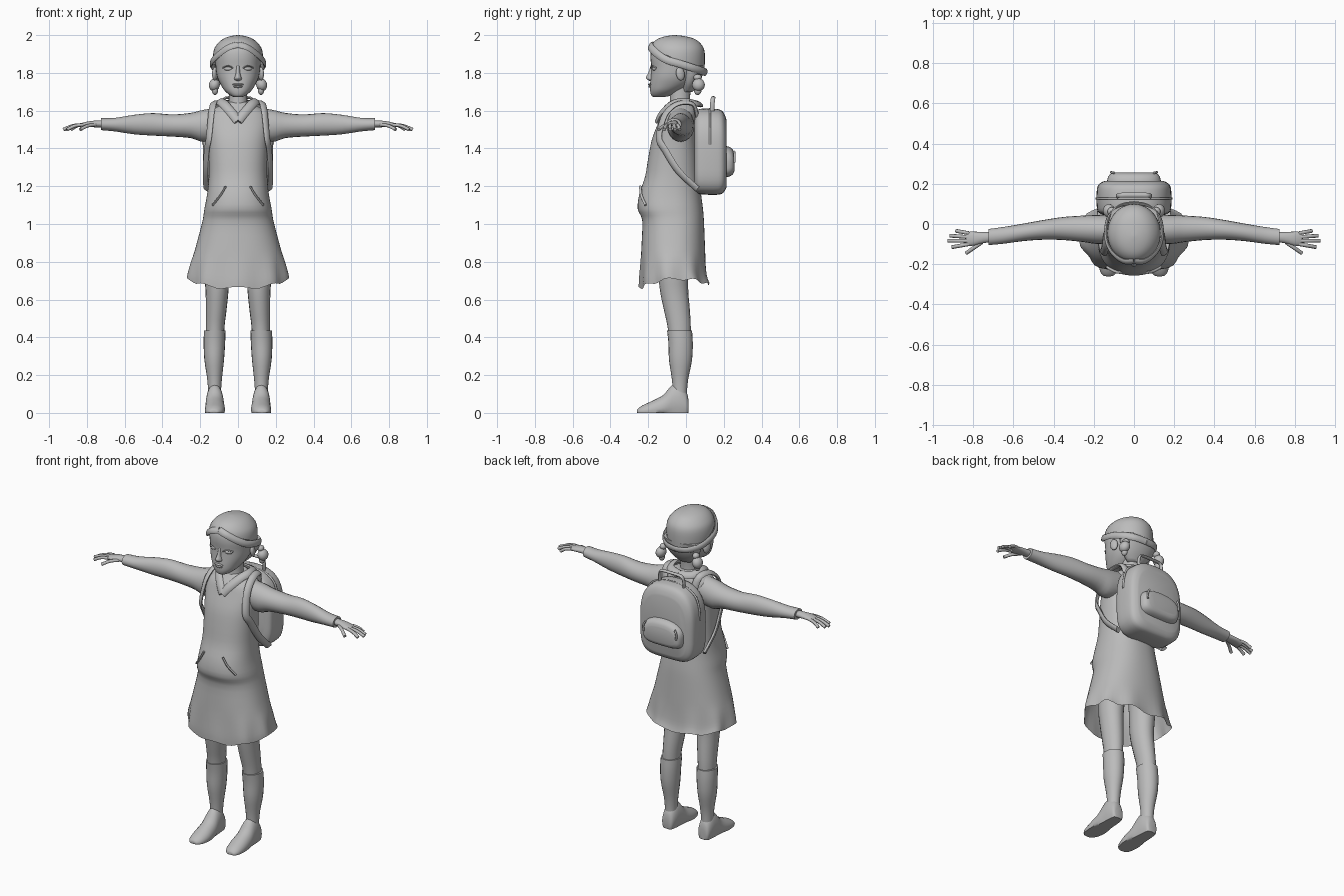
import bpy, bmesh, math
from mathutils import Vector, Matrix

MAT = bpy.data.materials.new("plain grey")
MAT.diffuse_color = (0.5, 0.5, 0.5, 1)


def catmull(pts, sub):
    """Smoothly resample a list of equal-length tuples."""
    out = []
    for i in range(len(pts) - 1):
        a, b, c, d = (pts[max(i - 1, 0)], pts[i], pts[i + 1], pts[min(i + 2, len(pts) - 1)])
        for k in range(sub):
            t = k / sub
            out.append(tuple(q + .5 * t * (r - p + t * (2*p - 5*q + 4*r - s + t * (3*(q - r) + s - p)))
                             for p, q, r, s in zip(a, b, c, d)))
    return out + [tuple(pts[-1])]


def finish(name, bm, mirror=False, angle=50):
    bmesh.ops.recalc_face_normals(bm, faces=bm.faces)
    me = bpy.data.meshes.new(name)
    bm.to_mesh(me)
    bm.free()
    me.materials.append(MAT)
    ob = bpy.data.objects.new(name, me)
    bpy.context.collection.objects.link(ob)
    if mirror:
        ob.modifiers.new("mirror", 'MIRROR')
    bpy.ops.object.select_all(action='DESELECT')
    ob.select_set(True)
    bpy.context.view_layer.objects.active = ob
    bpy.ops.object.shade_smooth_by_angle(angle=math.radians(angle))
    return ob


def skin(bm, loops, caps=(True, True), close=True):
    rows = [[bm.verts.new(p) for p in loop] for loop in loops]
    n = len(rows[0])
    for r, s in zip(rows, rows[1:]):
        for i in range(n if close else n - 1):
            j = (i + 1) % n
            bm.faces.new((r[i], r[j], s[j], s[i]))
    for use, r in zip(caps, (rows[0], rows[-1])):
        if use:
            bm.faces.new(r)


def loft(name, axis, rings, n=28, sub=3, power=(2, 2), caps=(True, True), mirror=False, warp=None, cut=None):
    """Rings are (t, u0, u1, v0, v1); power squares the low-v and high-v halves."""
    loops = []
    for t, u0, u1, v0, v1 in catmull(rings, sub):
        loop = []
        for i in range(n):
            a = 2 * math.pi * i / n
            c, s = math.cos(a), math.sin(a)
            e = 2 / power[0 if s < 0 else 1]
            u = (u0 + u1) / 2 + (u1 - u0) / 2 * math.copysign(abs(c) ** e, c)
            v = (v0 + v1) / 2 + (v1 - v0) / 2 * math.copysign(abs(s) ** e, s)
            p = {'x': (t, u, v), 'y': (u, t, v), 'z': (u, v, t)}[axis]
            loop.append(warp(p, a) if warp else p)
        loops.append(loop)
    bm = bmesh.new()
    skin(bm, loops, caps)
    if cut:
        bmesh.ops.bisect_plane(bm, geom=bm.verts[:] + bm.edges[:] + bm.faces[:], plane_co=cut[0],
                               plane_no=cut[1], clear_inner=True)
    return finish(name, bm, mirror)


def strip(name, pts, centre, width, thick, mirror=True, sub=5):
    """Flat padded band along a path, its flat side facing away from centre."""
    path = [Vector(p) for p in catmull(pts, sub)]
    loops = []
    for i, p in enumerate(path):
        tan = (path[min(i + 1, len(path) - 1)] - path[max(i - 1, 0)]).normalized()
        out = p - Vector(centre)
        out = (out - tan * out.dot(tan)).normalized()
        side = tan.cross(out)
        loops.append([p + side * width / 2 * math.cos(a) + out * thick / 2 * math.sin(a)
                      for a in (k * math.pi / 4 for k in range(8))])
    bm = bmesh.new()
    skin(bm, loops)
    return finish(name, bm, mirror)


def ball(name, loc, size, rot=(0, 0, 0), mirror=True):
    bm = bmesh.new()
    bmesh.ops.create_uvsphere(bm, u_segments=16, v_segments=10, radius=1)
    m = Matrix.Translation(loc)
    for r, ax in zip(rot, 'XYZ'):
        m = m @ Matrix.Rotation(math.radians(r), 4, ax)
    bm.transform(m @ Matrix.Diagonal((*size, 1)))
    return finish(name, bm, mirror)


# Dress: wavy open hem, dipping at the front
def hem(p, a):
    x, y, z = p
    k = max(0, min(1, (.85 - z) / .17))
    w = math.cos(9 * a + math.pi / 2)
    z += k * (.03 * math.cos(a) ** 2 - .02 * max(0, -math.sin(a)) + .008 * w)
    f = 1 + .035 * k * w
    return (x * f, (y + .06) * f - .06, z)


loft("dress", 'z', [
    (.68, -.265, .265, -.245, .125), (.72, -.26, .26, -.245, .113), (.8, -.245, .245, -.24, .105),
    (.9, -.218, .218, -.235, .1), (1.02, -.187, .187, -.232, .095), (1.08, -.178, .178, -.256, .09),
    (1.16, -.163, .163, -.247, .08), (1.25, -.155, .155, -.217, .07), (1.35, -.155, .155, -.2, .065),
    (1.45, -.16, .16, -.18, .06), (1.54, -.168, .168, -.145, .06), (1.59, -.15, .15, -.125, .06),
    (1.62, -.11, .11, -.1, .05), (1.645, -.06, .06, -.08, .04)],
    n=54, power=(2.3, 2.3), caps=(False, True), warp=hem)
strip("pouch_opening", [(.065, -.242, 1.2), (.095, -.236, 1.15), (.135, -.214, 1.1)], (0, 0, 1.15), .012, .014)

# Hood collar with a V at the front
strip("collar", [(0, -.152, 1.545), (.035, -.128, 1.59), (.075, -.08, 1.635), (.095, -.02, 1.65),
                 (.075, .045, 1.64), (0, .07, 1.635)], (0, -.03, 1.5), .05, .025)

# Sleeves
loft("sleeve", 'x', [
    (.08, -.1, .04, 1.46, 1.62), (.18, -.1, .045, 1.435, 1.605), (.25, -.09, .042, 1.455, 1.588),
    (.35, -.08, .035, 1.463, 1.58), (.45, -.078, .02, 1.468, 1.587), (.55, -.085, .002, 1.475, 1.578),
    (.65, -.098, -.015, 1.49, 1.562), (.725, -.105, -.025, 1.497, 1.56)], mirror=True, n=20)

# Hands
loft("palm", 'x', [(.7, -.09, -.04, 1.51, 1.55), (.75, -.095, -.04, 1.512, 1.548),
                   (.8, -.108, -.038, 1.512, 1.542), (.835, -.108, -.04, 1.508, 1.532)], mirror=True, n=16)
for label, base, tip in (("little", (.82, -.046), (.885, -.034)), ("ring", (.825, -.065), (.915, -.058)),
                         ("middle", (.825, -.084), (.925, -.083)), ("index", (.82, -.1), (.905, -.115)),
                         ("thumb", (.755, -.09), (.835, -.145))):
    (bx, by), (tx, ty) = base, tip
    strip(label + "_finger", [(bx, by, 1.525), ((bx + tx) / 2, (by + ty) / 2, 1.52), (tx, ty, 1.5)],
          (.85, -.08, 1), .019, .018, sub=3)

# Legs, long socks and shoes
loft("leg", 'z', [(.4, .075, .17, -.09, .025), (.47, .07, .17, -.1, .025), (.55, .06, .17, -.118, .02),
                  (.65, .05, .172, -.138, .012), (.75, .045, .18, -.145, .015), (.95, .03, .18, -.14, .04)],
     mirror=True, n=20)
loft("sock", 'z', [(.03, .085, .16, -.075, .008), (.1, .09, .158, -.07, .005), (.18, .085, .163, -.075, .012),
                   (.28, .074, .178, -.09, .032), (.37, .068, .182, -.093, .036), (.435, .066, .18, -.1, .032)],
     mirror=True, n=20)
loft("shoe", 'y', [(.014, .1, .148, .0, .06), (.005, .088, .16, -.03, .105), (-.03, .08, .167, -.04, .15),
                   (-.075, .076, .17, -.04, .145), (-.12, .071, .174, -.04, .095), (-.18, .069, .176, -.035, .063),
                   (-.23, .08, .17, -.025, .04), (-.255, .1, .155, -.01, .022), (-.26, .115, .14, 0, .012)],
     mirror=True, n=20, warp=lambda p, a: (p[0], p[1], max(p[2], 0)))

# Neck and head
loft("neck", 'z', [(1.58, -.07, .07, -.1, .03), (1.64, -.05, .05, -.085, .02), (1.76, -.05, .05, -.09, .03)], n=20)
loft("head", 'z', [
    (1.672, -.02, .02, -.17, -.12), (1.68, -.04, .04, -.183, -.08), (1.705, -.07, .07, -.19, -.03),
    (1.74, -.093, .093, -.19, .03), (1.78, -.11, .11, -.186, .06), (1.83, -.118, .118, -.183, .08),
    (1.88, -.12, .12, -.188, .085), (1.93, -.112, .112, -.18, .08), (1.97, -.08, .08, -.14, .04)],
    n=36, power=(2.25, 2))
loft("nose", 'z', [(1.758, -.01, .01, -.195, -.16), (1.766, -.021, .021, -.207, -.15),
                   (1.777, -.018, .018, -.213, -.15), (1.8, -.012, .012, -.2, -.15),
                   (1.84, -.01, .01, -.187, -.15)], n=14)
ball("upper_lip", (0, -.189, 1.739), (.03, .012, .006), mirror=False)
ball("lower_lip", (0, -.188, 1.728), (.025, .012, .007), mirror=False)
ball("eye", (.052, -.167, 1.822), (.024, .012, .011), rot=(0, 0, 18))
strip("eyelid", [(.026, -.184, 1.826), (.052, -.181, 1.837), (.08, -.158, 1.827)], (.05, 0, 1.83), .007, .01)
ball("ear", (.122, -.03, 1.795), (.014, .024, .036), rot=(10, 0, 20))

# Hair: cap cut on a slope, swept fringe and band, nape and bunches
loft("hair_cap", 'z', [
    (1.78, -.12, .12, -.18, .095), (1.86, -.132, .132, -.192, .1), (1.92, -.128, .128, -.191, .097),
    (1.955, -.108, .108, -.178, .078), (1.98, -.078, .078, -.15, .045), (1.994, -.042, .042, -.108, -.005),
    (2.0, -.005, .005, -.065, -.055)], n=36, cut=((0, -.18, 1.93), (0, .42, .9)))
strip("fringe_band", [(0, -.185, 1.95), (.05, -.186, 1.935), (.1, -.152, 1.9), (.132, -.1, 1.868),
                      (.14, -.03, 1.847), (.122, .04, 1.825), (.07, .09, 1.808), (0, .104, 1.802)],
      (0, -.045, 1.84), .04, .018)
loft("nape_hair", 'z', [(1.7, -.05, .05, -.02, .035), (1.74, -.09, .09, -.025, .065),
                        (1.79, -.117, .117, -.025, .088), (1.84, -.125, .125, -.03, .097)], n=28)
ball("bunch_tie", (.112, .062, 1.775), (.02, .022, .018))
ball("bunch", (.125, .066, 1.737), (.029, .034, .034), rot=(0, -15, 0))
ball("bunch_tip", (.122, .062, 1.708), (.017, .02, .025))

# Backpack: arched body, domed pocket, zips, handle and straps
loft("backpack", 'y', [(.045, -.15, .15, 1.19, 1.57), (.055, -.172, .172, 1.168, 1.595), (.08, -.185, .185, 1.157, 1.61),
                       (.17, -.185, .185, 1.155, 1.608), (.2, -.172, .172, 1.168, 1.588),
                       (.215, -.145, .145, 1.195, 1.55)], n=48, power=(4.5, 2.7))
loft("backpack_pocket", 'y', [(.19, -.135, .135, 1.245, 1.415), (.225, -.132, .132, 1.25, 1.41),
                              (.247, -.12, .12, 1.262, 1.395), (.256, -.1, .1, 1.28, 1.37)],
     n=36, power=(4, 2.3))
strip("zip", [(.186, .127, 1.42), (.178, .127, 1.5), (.15, .127, 1.562), (.085, .127, 1.598), (0, .127, 1.609)],
      (0, .127, 1.35), .012, .012)
strip("zip_pull", [(.1, .255, 1.385), (.113, .257, 1.36), (.112, .257, 1.325)], (0, 0, 1.35), .012, .012)
strip("handle", [(.082, .137, 1.585), (.082, .14, 1.64), (.07, .143, 1.665), (.04, .144, 1.67), (0, .144, 1.67)],
      (0, .141, 1.58), .024, .014)
strip("shoulder_strap", [(.1, .06, 1.57), (.115, .035, 1.635), (.13, -.04, 1.638), (.14, -.1, 1.595),
                         (.147, -.13, 1.53), (.155, -.143, 1.45), (.165, -.11, 1.39), (.172, -.04, 1.28),
                         (.168, .06, 1.185)], (.04, -.03, 1.42), .042, .02)
